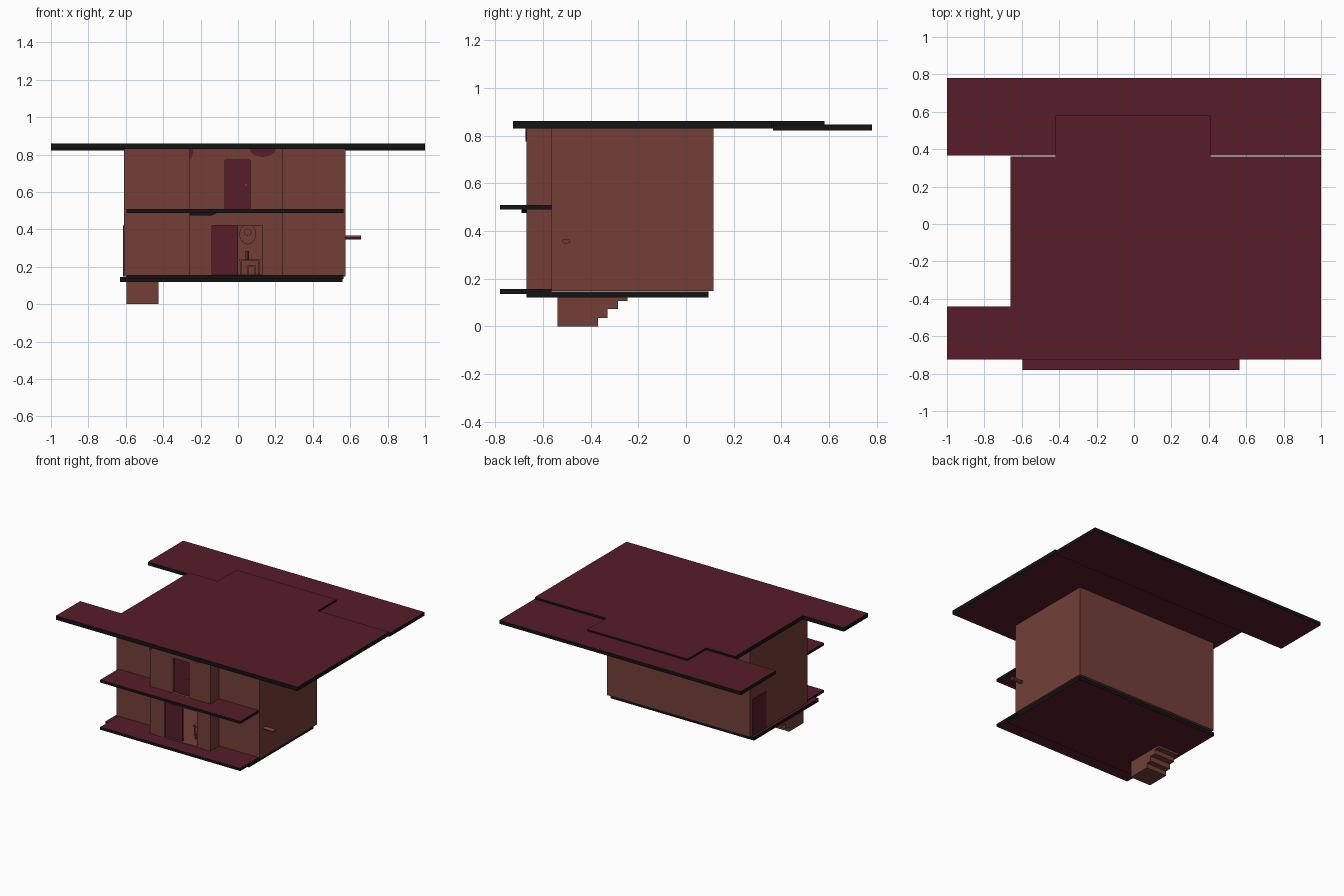
import bpy, bmesh, math

if "Cube" in bpy.data.objects:
    bpy.data.objects.remove(bpy.data.objects["Cube"])


def material(name, rgb):
    m = bpy.data.materials.new(name)
    m.diffuse_color = (*rgb, 1)
    m.use_nodes = True
    m.node_tree.nodes["Principled BSDF"].inputs["Base Color"].default_value = m.diffuse_color
    return m


BROWN = material("brown_wall", (0.174, 0.0497, 0.0409))
MAROON = material("maroon", (0.0953, 0.0125, 0.0215))
BLACK = material("black_edge", (0.0065, 0.0065, 0.0065))


def prism(name, pts, lo, hi, mats, axis='Z'):
    """Extrude a flat outline; a second material goes on the side faces."""
    bm = bmesh.new()
    place = {'Z': lambda a, b, c: (a, b, c),
             'X': lambda a, b, c: (c, a, b),
             'Y': lambda a, b, c: (a, c, b)}[axis]
    low = [bm.verts.new(place(a, b, lo)) for a, b in pts]
    high = [bm.verts.new(place(a, b, hi)) for a, b in pts]
    bm.faces.new(low)
    bm.faces.new(high)
    n = len(pts)
    for i in range(n):
        f = bm.faces.new((low[i], low[(i + 1) % n], high[(i + 1) % n], high[i]))
        f.material_index = len(mats) - 1
    bmesh.ops.recalc_face_normals(bm, faces=bm.faces)
    me = bpy.data.meshes.new(name)
    bm.to_mesh(me)
    bm.free()
    for m in mats:
        me.materials.append(m)
    ob = bpy.data.objects.new(name, me)
    bpy.context.collection.objects.link(ob)
    return ob


def box(name, x, y, z, *mats):
    pts = [(x[0], y[0]), (x[1], y[0]), (x[1], y[1]), (x[0], y[1])]
    return prism(name, pts, z[0], z[1], mats)


def ellipse(cx, cy, rx, ry, a0=0, a1=360, n=16):
    k = n if a1 - a0 == 360 else n + 1
    return [(cx + rx * math.cos(math.radians(a0 + (a1 - a0) * i / n)),
             cy + ry * math.sin(math.radians(a0 + (a1 - a0) * i / n))) for i in range(k)]


def cut(ob, x, y, z):
    c = box("cutter", x, y, z, BROWN)
    c.hide_render = True
    m = ob.modifiers.new("cut", 'BOOLEAN')
    m.operation, m.solver, m.object = 'DIFFERENCE', 'EXACT', c
    bpy.context.view_layer.objects.active = ob
    bpy.ops.object.modifier_apply(modifier=m.name)
    bpy.data.objects.remove(c)


# Roof: upper slab with a notch and a rear tab, lower slab at the back
prism("roof_upper", [(-1, -.725), (1, -.725), (1, .36), (.41, .36), (.41, .58), (-.42, .58),
                     (-.42, .36), (-.66, .36), (-.66, -.44), (-1, -.44)],
      .83, .86, (MAROON, BLACK))
box("roof_lower", (-1, 1), (.365, .78), (.821, .847), MAROON, BLACK)

# House body with a projecting entrance bay, two rooms and two doorways
house = prism("house_walls", [(-.61, -.565), (-.26, -.565), (-.26, -.67), (.24, -.67), (.24, -.565),
                              (.575, -.565), (.575, .115), (-.61, .115)],
              .147, .83, (BROWN,))
cut(house, (-.59, .555), (-.545, .095), (.16, .48))
cut(house, (-.59, .555), (-.545, .095), (.515, .815))
cut(house, (-.14, .13), (-.7, -.5), (.16, .42))
cut(house, (-.07, .065), (-.7, -.5), (.51, .77))

# Base, porch and balcony slabs
box("base_slab", (-.63, .56), (-.67, .095), (.12, .146), MAROON, BLACK)
box("porch_slab", (-.595, .565), (-.78, -.565), (.136, .156), MAROON, BLACK)
box("balcony_slab", (-.595, .565), (-.78, -.565), (.489, .509), MAROON, BLACK)
prism("balcony_wedge", [(-.26, .475), (-.14, .475), (-.11, .489), (-.26, .489)],
      -.69, -.67, (BLACK,), 'Y')

# Doors
box("front_door", (-.14, 0), (-.655, -.645), (.158, .42), MAROON)
box("balcony_door", (-.07, .065), (-.652, -.642), (.509, .77), MAROON)
prism("balcony_door_knob", ellipse(.043, .637, .006, .006, n=8), -.66, -.652, (BROWN,), 'Y')
box("side_door", (-.614, -.609), (-.075, .085), (.148, .42), MAROON)

# Stairs below the base, with a stepped underside
prism("stairs", [(-.54, 0), (-.37, 0), (-.37, .035), (-.33, .035), (-.33, .072), (-.285, .072),
                 (-.285, .105), (-.245, .105), (-.245, .122), (-.54, .122)],
      -.595, -.425, (BROWN,), 'X')

# Pipe on the right wall
prism("wall_pipe", ellipse(-.503, .357, .018, .01), .57, .658, (BROWN,), 'X')

# Painted patches under the eaves
prism("eave_patch_right", ellipse(.132, .83, .068, .042, 180, 360), -.674, -.669, (MAROON,), 'Y')
prism("eave_patch_left", ellipse(-.26, .83, .02, .055, 270, 360, 8)
      + [(-.26, .83)], -.674, -.669, (MAROON,), 'Y')

# Hall furniture seen through the open doorway
prism("hall_mirror", ellipse(.052, .375, .045, .055), -.5, -.49, (BROWN,), 'Y')
prism("hall_mirror_boss", ellipse(.052, .385, .02, .02, n=10), -.51, -.5, (BROWN,), 'Y')
box("hall_table_top", (.005, .12), (-.54, -.48), (.23, .24), BROWN)
for i, (lx, ly) in enumerate([(.01, -.535), (.107, -.535), (.01, -.493), (.107, -.493)]):
    box(f"hall_table_leg_{i + 1}", (lx, lx + .008), (ly, ly + .008), (.158, .23), BROWN)
box("hall_stool_seat", (.045, .095), (-.58, -.545), (.2, .208), BROWN)
for i, lx in enumerate((.047, .085)):
    box(f"hall_stool_leg_{i + 1}", (lx, lx + .008), (-.578, -.547), (.158, .2), BROWN)
prism("table_vase", ellipse(.05, -.51, .01, .01, n=8), .24, .285, (BROWN,))
